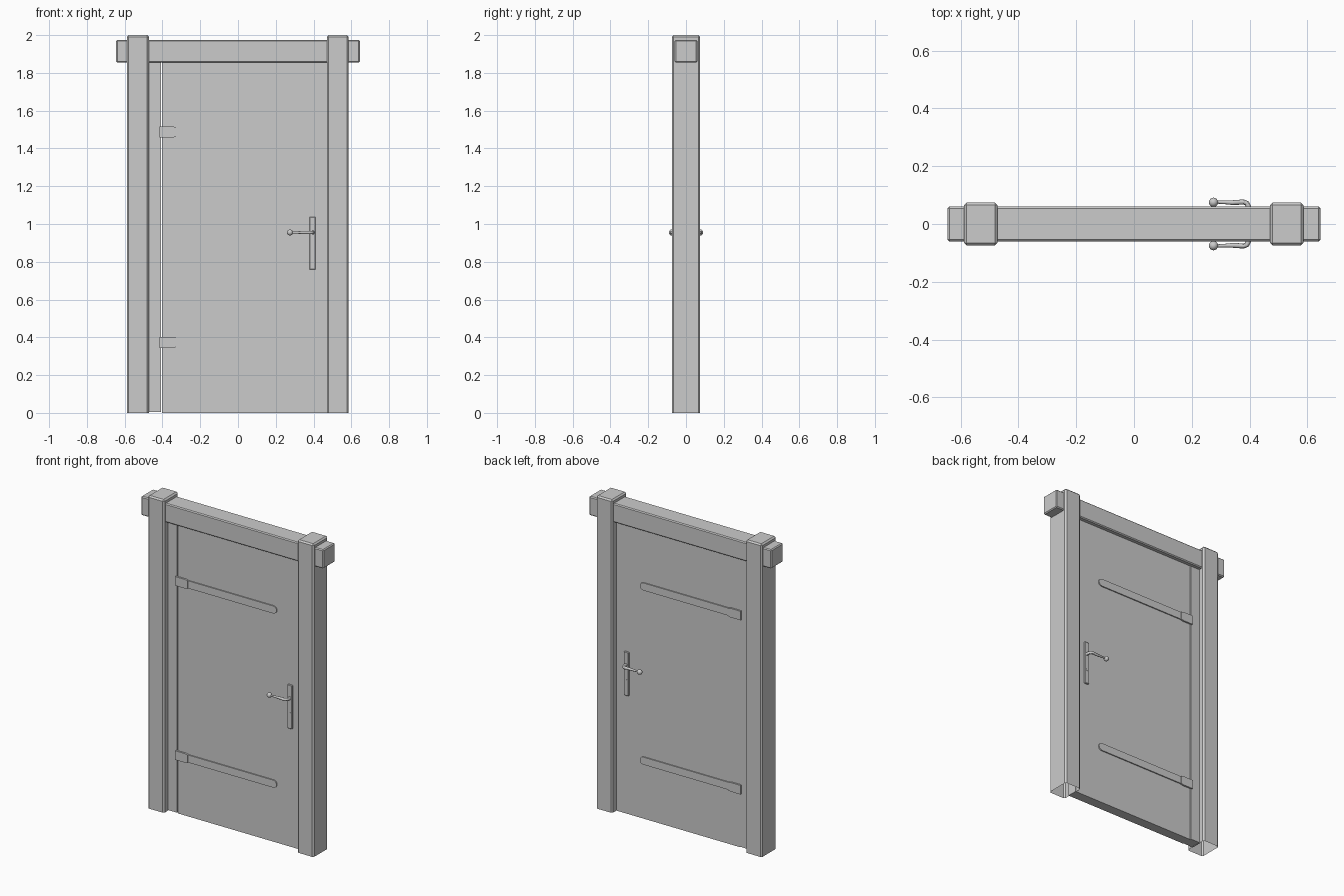
import bpy, bmesh, math
from mathutils import Vector

if "Cube" in bpy.data.objects:
    bpy.data.objects.remove(bpy.data.objects["Cube"])


def finish(name, bm, smooth=False):
    bmesh.ops.recalc_face_normals(bm, faces=bm.faces)
    me = bpy.data.meshes.new(name)
    bm.to_mesh(me)
    bm.free()
    ob = bpy.data.objects.new(name, me)
    bpy.context.collection.objects.link(ob)
    if smooth:
        for p in me.polygons:
            p.use_smooth = True
    return ob


def box(name, lo, hi, bevel=0.0, open_bottom=False):
    """Box between two corners, optionally chamfered and open underneath."""
    bm = bmesh.new()
    bmesh.ops.create_cube(bm, size=1)
    lo, hi = Vector(lo), Vector(hi)
    for v in bm.verts:
        v.co = Vector(lo[i] + (v.co[i] + 0.5) * (hi[i] - lo[i]) for i in range(3))
    bm.normal_update()
    if open_bottom:
        bottom = [f for f in bm.faces if f.normal.z < -0.9]
        bmesh.ops.delete(bm, geom=bottom, context='FACES_ONLY')
    if bevel:
        edges = [e for e in bm.edges if not e.is_boundary]
        bmesh.ops.bevel(bm, geom=edges, offset=bevel, segments=1,
                        affect='EDGES', clamp_overlap=True)
    return finish(name, bm)


def prism(name, outline, y0, y1):
    """Extrude an (x, z) outline from y0 to y1."""
    bm = bmesh.new()
    face = bm.faces.new([bm.verts.new((x, y0, z)) for x, z in outline])
    ext = bmesh.ops.extrude_face_region(bm, geom=[face])
    moved = [v for v in ext['geom'] if isinstance(v, bmesh.types.BMVert)]
    bmesh.ops.translate(bm, verts=moved, vec=(0, y1 - y0, 0))
    return finish(name, bm)


def tube(name, path, sides=12):
    """Round bar through (x, y, z, radius) stations lying in a level plane."""
    bm = bmesh.new()
    pts = [Vector(p[:3]) for p in path]
    rings = []
    for i, p in enumerate(pts):
        t = (pts[min(i + 1, len(pts) - 1)] - pts[max(i - 1, 0)]).normalized()
        up = Vector((0, 0, 1))
        side = t.cross(up).normalized()
        r = path[i][3]
        ring = []
        for k in range(sides):
            a = 2 * math.pi * k / sides
            ring.append(bm.verts.new(p + side * r * math.cos(a) + up * r * math.sin(a)))
        rings.append(ring)
    for a, b in zip(rings, rings[1:]):
        for k in range(sides):
            n = (k + 1) % sides
            bm.faces.new((a[k], a[n], b[n], b[k]))
    bm.faces.new(rings[0])
    bm.faces.new(rings[-1])
    return finish(name, bm, True)


# Frame posts and the beam that runs through them
box("left_post", (-0.588, -0.074, 0), (-0.472, 0.074, 2), 0.009, True)
box("right_post", (0.47, -0.074, 0), (0.586, 0.074, 2), 0.009, True)
box("top_beam", (-0.645, -0.06, 1.854), (0.645, 0.06, 1.975), 0.006)

# Hinge jamb and door leaf
FACE = 0.032
box("hinge_jamb", (-0.48, -FACE - 0.002, 0.004), (-0.407, FACE + 0.002, 1.86))
box("door_leaf", (-0.403, -FACE, 0), (0.475, FACE, 1.857))

# Fittings repeated on the front and the back
for side, s in (("front", -1), ("back", 1)):
    for level, z in (("upper", 1.487), ("lower", 0.373)):
        r = 0.024
        tip = [(0.276 + r * math.cos(a), z + r * math.sin(a))
               for a in (math.radians(-90 + 22.5 * k) for k in range(9))]
        prism(f"{side}_{level}_strap", [(-0.36, z + r), (-0.36, z - r)] + tip,
              s * (FACE - 0.004), s * (FACE + 0.007))
        # thicker hinge end, tapering onto the strap
        w = 0.029
        prism(f"{side}_{level}_hinge_end",
              [(-0.415, z - w), (-0.345, z - w), (-0.328, z - r - 0.001),
               (-0.328, z + r + 0.001), (-0.345, z + w), (-0.415, z + w)],
              s * (FACE - 0.004), s * (FACE + 0.011))

    # Handle plate with lock cylinder
    y_in, y_out = sorted((s * (FACE - 0.004), s * (FACE + 0.01)))
    box(f"{side}_handle_plate", (0.378, y_in, 0.758), (0.411, y_out, 1.038), 0.003)
    lock = [(0.3945 + 0.007 * math.cos(a), 0.855 + 0.012 * math.sin(a))
            for a in (2 * math.pi * k / 12 for k in range(12))]
    prism(f"{side}_lock_cylinder", lock, s * (FACE + 0.006), s * (FACE + 0.012))

    # Curved lever with a ball end
    zh = 0.955
    tube(f"{side}_lever", [(0.397, s * 0.035, zh, 0.010), (0.396, s * 0.060, zh, 0.009),
                           (0.391, s * 0.071, zh, 0.009), (0.380, s * 0.076, zh, 0.009),
                           (0.340, s * 0.074, zh, 0.008), (0.310, s * 0.075, zh, 0.006),
                           (0.275, s * 0.076, zh, 0.005)])
    bm = bmesh.new()
    bmesh.ops.create_uvsphere(bm, u_segments=16, v_segments=10, radius=0.016)
    bmesh.ops.translate(bm, verts=bm.verts, vec=(0.275, s * 0.075, zh))
    finish(f"{side}_lever_ball", bm, True)

# Keep cap edges of the levers crisp
for ob in bpy.context.collection.objects:
    ob.select_set(ob.name.endswith("lever"))
    if ob.select_get():
        bpy.context.view_layer.objects.active = ob
bpy.ops.object.shade_smooth_by_angle()
